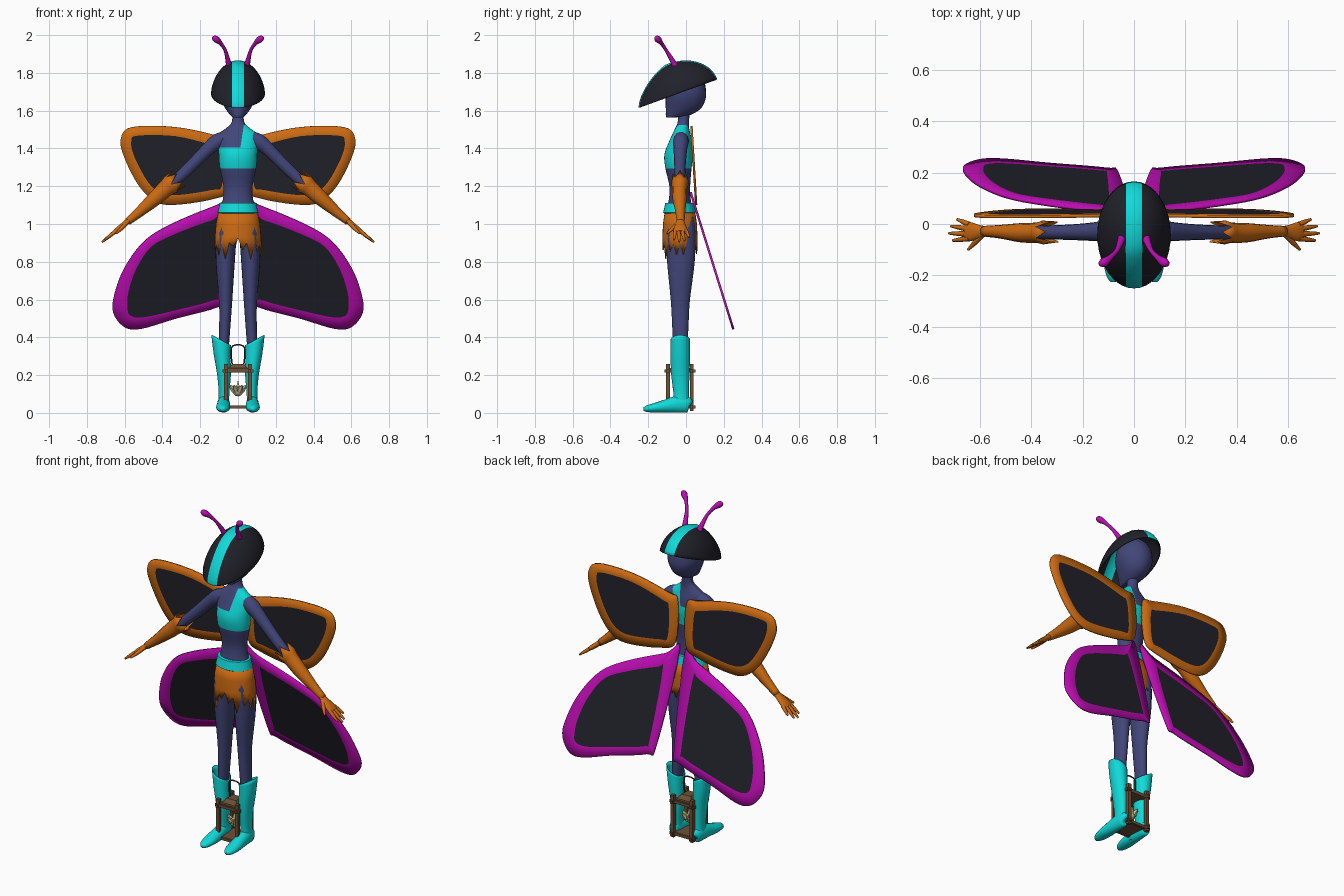
import bpy, bmesh, math
from mathutils import Vector as V

if "Cube" in bpy.data.objects:
    bpy.data.objects.remove(bpy.data.objects["Cube"])

COLOURS = {"indigo": (0.054, 0.061, 0.19), "near_black": (0.015, 0.015, 0.023),
           "cyan": (0.005, 0.70, 0.69), "orange": (0.60, 0.145, 0.006),
           "magenta": (0.50, 0.004, 0.44), "brown": (0.156, 0.08, 0.038),
           "cream": (0.56, 0.50, 0.26), "iron": (0.03, 0.03, 0.03)}
M = {}
for k, c in COLOURS.items():
    M[k] = bpy.data.materials.new(k)
    M[k].diffuse_color = (*c, 1)


def finish(name, bm, mats, angle=40, thick=0):
    bmesh.ops.recalc_face_normals(bm, faces=bm.faces)
    me = bpy.data.meshes.new(name)
    bm.to_mesh(me)
    bm.free()
    ob = bpy.data.objects.new(name, me)
    bpy.context.collection.objects.link(ob)
    for m in mats.split():
        me.materials.append(M[m])
    if thick:
        s = ob.modifiers.new("thickness", 'SOLIDIFY')
        s.thickness, s.offset = thick, 0
    bpy.context.view_layer.objects.active = ob
    ob.select_set(True)
    bpy.ops.object.shade_smooth_by_angle(angle=math.radians(angle))
    ob.select_set(False)
    return ob


def smooth(rows, k=4, closed=False):
    """Catmull-Rom resampling of rows of numbers."""
    n, out = len(rows), []
    get = lambda i: rows[i % n] if closed else rows[max(0, min(n - 1, i))]
    for i in range(n if closed else n - 1):
        for j in range(k):
            t = j / k
            out.append(tuple(0.5 * (2 * b + (c - a) * t + (2 * a - 5 * b + 4 * c - d) * t * t
                                    + (3 * b - a - 3 * c + d) * t ** 3)
                             for a, b, c, d in zip(get(i - 1), get(i), get(i + 1), get(i + 2))))
    return out if closed else out + [tuple(rows[-1])]


def skin(rings, caps=True):
    bm = bmesh.new()
    vs = [[bm.verts.new(p) for p in r] for r in rings]
    n = len(vs[0])
    for a, b in zip(vs, vs[1:]):
        for i in range(n):
            bm.faces.new((a[i], a[(i + 1) % n], b[(i + 1) % n], b[i]))
    if caps:
        bm.faces.new(vs[0])
        bm.faces.new(vs[-1])
    return bm


def ellipse(z, rx, ry, cx, cy, n=24):
    return [V((cx + rx * math.cos(a), cy + ry * math.sin(a), z))
            for a in (2 * math.pi * i / n for i in range(n))]


def loft(rows, k=4, n=24):
    """rows: z, rx, ry, cx, cy"""
    return [ellipse(*r, n=n) for r in smooth(rows, k)]


def tube(rows, k=4, n=14, hint=(0, 1, 0), zig=0):
    """rows: x, y, z, radius along hint, radius across"""
    rows = smooth(rows, k)
    pts = [V(r[:3]) for r in rows]
    rings = []
    for i, r in enumerate(rows):
        t = (pts[min(i + 1, len(pts) - 1)] - pts[max(i - 1, 0)]).normalized()
        u = V(hint)
        u = (u - t * u.dot(t)).normalized()
        v = t.cross(u)
        rings.append([pts[i] + u * r[3] * math.cos(a) + v * r[4] * math.sin(a)
                      - t * (zig if i == 0 and j % 2 else 0)
                      for j, a in enumerate(2 * math.pi * j / n for j in range(n))])
    return rings


def cut(bm, co, no):
    bmesh.ops.bisect_plane(bm, geom=bm.verts[:] + bm.edges[:] + bm.faces[:],
                           plane_co=co, plane_no=no)


# torso and neck, with one-shouldered top painted by position
bm = skin(loft([(1.0, .09, .07, 0, -.03), (1.06, .1, .073, 0, -.033), (1.13, .08, .058, 0, -.033),
                (1.2, .077, .055, 0, -.033), (1.3, .097, .07, 0, -.04), (1.37, .102, .076, 0, -.038),
                (1.44, .108, .06, 0, -.028), (1.475, .105, .048, 0, -.024), (1.51, .06, .036, 0, -.02),
                (1.54, .033, .03, 0, -.014), (1.6, .03, .03, 0, -.01)], 4, 32))
cut(bm, (0, 0, 1.295), (0, 0, 1))
cut(bm, (0, 0, 1.405), (0, 0, 1))
cut(bm, (.012, 0, 1.4), (1, 0, -.15))
for f in bm.faces:
    c = f.calc_center_median()
    band = 1.295 < c.z < 1.405
    strap = 1.4 < c.z < 1.522 and c.x - .012 > .15 * (c.z - 1.4)
    f.material_index = int(band or strap)
finish("torso", bm, "indigo cyan", 60)

# head
finish("head", skin(loft([(1.565, .028, .028, 0, -.075), (1.575, .04, .062, 0, -.045), (1.61, .066, .092, 0, -.015),
                          (1.66, .09, .106, 0, -.003), (1.71, .098, .106, 0, 0), (1.77, .085, .09, 0, 0),
                          (1.82, .04, .04, 0, 0)])), "indigo", 60)

# helmet: tilted dome, tapering to the front, with a centre stripe
ax, nz, mid = V((0, .94, .34)), V((0, -.34, .94)), V((0, -.042, 1.69))
rings = []
for i in range(15):
    r = math.sin(math.pi / 2 * (1 - i / 14.6))
    ring = []
    for j in range(40):
        a = 2 * math.pi * j / 40
        p = 1.72 + .33 * math.cos(a)
        ring.append(mid + ax * .218 * r * math.cos(a) + V((.14 * r * math.sin(a), 0, 0))
                    + nz * .165 * (1 - r ** p) ** (1 / p))
    rings.append(ring)
bm = skin(rings, False)
bm.verts.ensure_lookup_table()
bm.faces.new(bm.verts[-40:])
cut(bm, (.031, 0, 0), (1, 0, 0))
cut(bm, (-.031, 0, 0), (1, 0, 0))
for f in bm.faces:
    f.material_index = int(abs(f.calc_center_median().x) < .031)
finish("helmet", bm, "near_black cyan", 60, .006)

# belt
finish("belt", skin([ellipse(z, r, r - .022, 0, -.035, 32) for z, r in
                     ((1.055, .1), (1.06, .108), (1.085, .102), (1.11, .097), (1.112, .085))]), "cyan")

# skirt with pointed hem
n = 32
rings = [ellipse(z, rx, ry, 0, -.032, n) for z, rx, ry in
         ((1.07, .1, .077), (1.0, .114, .087), (.93, .12, .09), (.9, .121, .09))]
for i, p in enumerate(rings[-1]):
    middle = .05 * max(0, 1 - abs(p.x) / .05)
    p.z = (.815 + .02 * (i % 3) + middle) if i % 2 else .9 + middle * .5
finish("skirt", skin(rings, False), "orange", 30, .006)


def wing(name, s, outer, inner, depth, rim):
    """Coloured rim bridged to a dark panel, lying on a sloping plane."""
    rings = [[V((s * x, depth(z), z)) for x, z in smooth(o, 5, True)] for o in (outer, inner)]
    bm = skin(rings, False)
    bm.verts.ensure_lookup_table()
    panel = bm.faces.new(bm.verts[len(rings[0]):])
    panel.material_index = 1
    bmesh.ops.triangulate(bm, faces=[panel])
    finish(name, bm, rim + " near_black", 40, .012)


UPPER_RIM = [(.03, 1.43), (.1, 1.465), (.33, 1.513), (.56, 1.513), (.62, 1.455), (.605, 1.36),
             (.53, 1.21), (.44, 1.12), (.33, 1.102), (.12, 1.135), (.035, 1.19)]
UPPER_PANEL = [(.085, 1.385), (.13, 1.415), (.33, 1.465), (.53, 1.468), (.565, 1.44), (.55, 1.36),
               (.485, 1.235), (.42, 1.17), (.33, 1.153), (.14, 1.18), (.085, 1.205)]
LOWER_RIM = [(.02, 1.14), (.1, 1.105), (.33, 1.01), (.49, .915), (.6, .77), (.655, .625),
             (.66, .53), (.6, .455), (.51, .447), (.33, .5), (.11, .56), (.06, .62)]
LOWER_PANEL = [(.1, 1.01), (.14, 1.02), (.33, .95), (.46, .88), (.54, .76), (.58, .64),
               (.585, .56), (.57, .517), (.5, .508), (.33, .545), (.13, .598), (.105, .64)]

for s, side in ((-1, "right"), (1, "left")):
    wing("upper_wing_" + side, s, UPPER_RIM, UPPER_PANEL, lambda z: .03 + (1.5 - z) * .06, "orange")
    wing("lower_wing_" + side, s, LOWER_RIM, LOWER_PANEL, lambda z: .03 + (1.15 - z) * .312, "magenta")

    # antenna
    finish("antenna_" + side, skin(tube([(s * .045, -.05, 1.825, .018, .018), (s * .054, -.075, 1.87, .013, .013),
                                         (s * .068, -.105, 1.92, .009, .009), (s * .092, -.13, 1.957, .011, .011),
                                         (s * .115, -.148, 1.977, .018, .018), (s * .13, -.155, 1.987, .012, .012),
                                         (s * .134, -.157, 1.99, .003, .003)])), "magenta", 60)
    # arm
    finish("arm_" + side, skin(tube([(s * .06, -.025, 1.46, .035, .035), (s * .11, -.027, 1.435, .042, .043),
                                     (s * .16, -.03, 1.395, .036, .036), (s * .25, -.032, 1.305, .03, .032),
                                     (s * .37, -.033, 1.19, .026, .028)])), "indigo", 60)
    # gauntlet with pointed cuff
    finish("gauntlet_" + side, skin(tube([(s * .355, -.033, 1.21, .044, .052), (s * .38, -.034, 1.19, .037, .043),
                                          (s * .44, -.034, 1.135, .035, .037), (s * .52, -.03, 1.065, .024, .025),
                                          (s * .585, -.028, 1.012, .018, .017)], 3, 12, zig=.055), False),
           "orange", 40, .005)
    # palm and fingers
    finish("palm_" + side, skin(tube([(s * .565, -.028, 1.03, .018, .016), (s * .6, -.03, 1.0, .026, .015),
                                      (s * .635, -.03, .972, .037, .014), (s * .655, -.03, .956, .034, .011)])),
           "orange", 60)
    for i, (y0, y1, x1) in enumerate(((-.002, .018, .688), (-.02, -.008, .712),
                                      (-.039, -.036, .72), (-.056, -.064, .705))):
        x0 = .64
        zf = lambda x: .968 - (x - .64) * .8
        finish(f"finger_{i + 1}_{side}", skin(tube(
            [(s * x0, y0, zf(x0), .011, .011), (s * (x0 + x1) / 2, (y0 + y1) / 2, zf((x0 + x1) / 2), .0095, .0095),
             (s * x1, y1, zf(x1), .005, .005)], 3, 8)), "orange", 60)
    finish("thumb_" + side, skin(tube([(s * .59, -.04, 1.005, .014, .012), (s * .618, -.072, .975, .011, .01),
                                       (s * .645, -.1, .95, .005, .005)], 3, 8)), "orange", 60)
    # leg
    finish("leg_" + side, skin(loft([(1.04, .045, .07, s * .05, -.03), (.95, .055, .078, s * .062, -.028),
                                     (.8, .05, .073, s * .067, -.027), (.6, .036, .051, s * .066, -.03),
                                     (.5, .031, .045, s * .068, -.03), (.3, .026, .036, s * .078, -.03)])),
           "indigo", 60)
    # boot shaft, higher on the outer side
    rings = loft([(.04, .028, .04, s * .076, -.025), (.1, .026, .039, s * .074, -.025),
                  (.2, .034, .046, s * .074, -.03), (.3, .042, .05, s * .083, -.03),
                  (.385, .05, .05, s * .089, -.03)])
    for k, ring in enumerate(rings[-4:]):
        for p in ring:
            p.z += (s * p.x - .089) * .55 * (k + 1) / 4
    finish("boot_shaft_" + side, skin(rings, False), "cyan", 60, .004)
    # boot foot
    finish("boot_foot_" + side, skin(tube([(s * .076, .022, .04, .012, .02), (s * .076, .012, .043, .026, .04),
                                           (s * .076, -.04, .046, .033, .045), (s * .077, -.1, .037, .036, .036),
                                           (s * .079, -.16, .028, .037, .026), (s * .08, -.205, .022, .026, .018),
                                           (s * .08, -.225, .019, .01, .009)], 3, 16, (1, 0, 0))), "cyan", 60)


def box(name, loc, size, mat, top=1.0):
    bm = bmesh.new()
    bmesh.ops.create_cube(bm, size=1)
    for v in bm.verts:
        k = top if v.co.z > 0 else 1
        v.co = V(loc) + V((v.co.x * size[0] * k, v.co.y * size[1] * k, v.co.z * size[2]))
    finish(name, bm, mat, 20)


# lantern cage
cy = -.032
for sx in (-1, 1):
    for sy in (-1, 1):
        box("lantern_post", (sx * .063, cy + sy * .063, .135), (.02, .02, .25), "brown")
    for z in (.03, .222):
        box("lantern_rail_side", (sx * .063, cy, z), (.014, .165, .016), "brown")
        box("lantern_rail_cross", (0, cy + sx * .063, z), (.165, .014, .016), "brown")
box("lantern_floor", (0, cy, .033), (.125, .125, .012), "brown")
box("lantern_roof", (0, cy, .226), (.13, .13, .022), "brown")
box("lantern_cap", (0, cy, .248), (.1, .1, .024), "brown", .6)
finish("lantern_handle", skin(tube([(-.03, cy, .25, .004, .004), (-.036, cy, .31, .004, .004),
                                    (-.028, cy, .355, .004, .004), (.028, cy, .355, .004, .004),
                                    (.036, cy, .31, .004, .004), (.03, cy, .25, .004, .004)], 3, 8)), "iron")

# pale bloom inside the lantern
bm = bmesh.new()
bmesh.ops.create_icosphere(bm, subdivisions=2, radius=.028)
bmesh.ops.translate(bm, verts=bm.verts, vec=(0, cy, .115))
finish("bloom_core", bm, "cream")
for i in range(6):
    a = math.pi * i / 3
    d = V((math.cos(a), math.sin(a), 0))
    p, q = V((0, cy, .115)) + d * .018, V((0, cy, .148)) + d * .044
    finish("bloom_petal", skin(tube([(*p, .015, .015), (*(p.lerp(q, .5)), .013, .013), (*q, .002, .002)],
                                    2, 6, (.1, .2, 1))), "cream", 20)
box("bloom_tip", (0, cy, .15), (.02, .02, .035), "cream", .2)

for m in bpy.data.materials:
    if m.users and not m.is_grease_pencil:
        m.use_nodes = True
        m.node_tree.nodes["Principled BSDF"].inputs["Base Color"].default_value = m.diffuse_color
